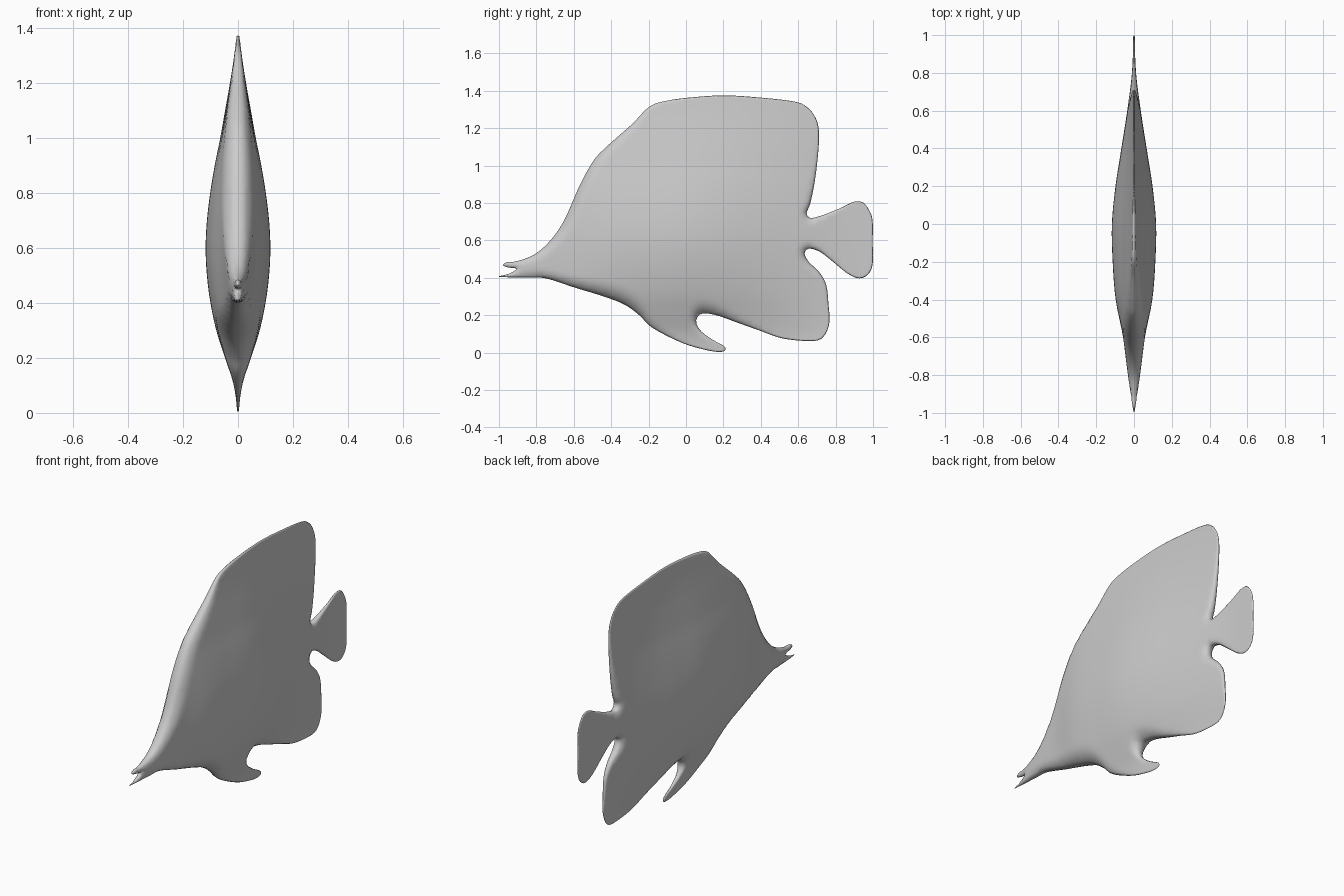
import bpy, bmesh, math
from mathutils import Vector, kdtree
from mathutils.geometry import delaunay_2d_cdt

if "Cube" in bpy.data.objects:
    bpy.data.objects.remove(bpy.data.objects["Cube"])

# Side profile in (y, z), clockwise from the mouth
snout_and_brow = [(-1.0, .405), (-.95, .42), (-.905, .447), (-.95, .455), (-.98, .468), (-.955, .485),
                  (-.91, .487), (-.81, .525), (-.725, .6), (-.65, .71), (-.57, .89),
                  (-.495, 1.025), (-.42, 1.105), (-.29, 1.22)]
top_fin = [(-.195, 1.315), (-.10, 1.347), (.035, 1.365), (.205, 1.375), (.39, 1.364),
           (.58, 1.342), (.65, 1.31), (.692, 1.257), (.71, 1.19), (.708, 1.085),
           (.69, .925), (.665, .80), (.645, .745)]
tail_fin = [(.665, .72), (.725, .733), (.82, .77), (.90, .807), (.95, .80), (.985, .75),
            (.998, .70), (.998, .59), (.998, .475), (.975, .42), (.928, .397),
            (.865, .422), (.778, .492), (.714, .54), (.655, .556), (.634, .53)]
rear_fin = [(.655, .487), (.714, .428), (.75, .36), (.762, .257), (.767, .165),
            (.746, .10), (.703, .065), (.607, .064), (.50, .08), (.393, .118),
            (.275, .16), (.168, .198), (.09, .21)]
belly_fin = [(.06, .187), (.056, .155), (.083, .112), (.14, .07), (.2, .037), (.212, .016),
             (.19, .004), (.125, .01), (.003, .043), (-.115, .096), (-.195, .144)]
belly = [(-.25, .20), (-.33, .257), (-.44, .30), (-.596, .348), (-.746, .396), (-.837, .401)]

# Half thickness along the length and its share along the height
along = [(-1.0, .006), (-.8, .034), (-.6, .058), (-.4, .097), (-.2, .113), (0, .117), (.2, .098),
         (.4, .067), (.6, .036), (.8, .011), (1.0, .004)]
upward = [(0, .03), (.1, .13), (.2, .4), (.3, .67), (.4, .85), (.5, .96), (.6, 1), (.7, .96),
          (.8, .86), (.9, .72), (1.0, .55), (1.1, .4), (1.2, .25), (1.3, .12), (1.4, .03)]


def spline(p0, p1, p2, p3, t):
    return p1 + .5 * t * (p2 - p0 + t * (2 * p0 - 5 * p1 + 4 * p2 - p3 + t * (3 * (p1 - p2) + p3 - p0)))


def lookup(table, v):
    """Smooth value from an evenly spaced table."""
    f = (v - table[0][0]) / (table[1][0] - table[0][0])
    f = max(0, min(len(table) - 1.0001, f))
    i = int(f)
    q = [table[max(0, min(len(table) - 1, i + k))][1] for k in (-1, 0, 1, 2)]
    return spline(*q, f - i)


# Smooth closed outline with evenly spaced points
ctrl = [Vector(p) for p in snout_and_brow + top_fin + tail_fin + rear_fin + belly_fin + belly]
outline = []
n = len(ctrl)
for i in range(n):
    a, b, c, d = (ctrl[(i + k) % n] for k in (-1, 0, 1, 2))
    steps = max(2, round((c - b).length / .016))
    outline += [spline(a, b, c, d, s / steps) for s in range(steps)]
m = len(outline)

tree = kdtree.KDTree(m * 4)
for i, p in enumerate(outline):
    for s in range(4):
        q = p.lerp(outline[(i + 1) % m], s / 4)
        tree.insert((q.x, q.y, 0), i * 4 + s)
tree.balance()


def edge_distance(p):
    return tree.find((p.x, p.y, 0))[2]


# Rings that follow the rim, then a regular grid inside
points = list(outline)
for off in (.004, .011):
    for i, p in enumerate(outline):
        t = (outline[(i + 1) % m] - outline[i - 1]).normalized()
        q = p + Vector((t.y, -t.x)) * off
        if edge_distance(q) > off * .9:
            points.append(q)
step = .022
for i in range(-46, 47):
    for j in range(0, 64):
        q = Vector(((i + .5 * (j % 2)) * step, j * step))
        if edge_distance(q) > .018:
            points.append(q)
rim = [(i, (i + 1) % m) for i in range(m)]
verts, _, faces, *_ = delaunay_2d_cdt(points, rim, [], 1, 1e-6)


def half_thickness(p):
    h = max(.0035, lookup(along, p.x) * lookup(upward, p.y))
    d = edge_distance(p)
    if d < 1e-4:
        return 0
    r = max(.006, 1.1 * h)
    return h * math.sqrt(max(0, 1 - max(0, 1 - d / r) ** 2))


# Two mirrored halves that share the rim
bm = bmesh.new()
used = sorted({i for f in faces for i in f})
right, left = {}, {}
for i in used:
    p = verts[i]
    h = half_thickness(p)
    right[i] = bm.verts.new((h, p.x, p.y))
    left[i] = right[i] if h == 0 else bm.verts.new((-h, p.x, p.y))
for f in faces:
    bm.faces.new([right[i] for i in f])
    if any(left[i] is not right[i] for i in f):
        bm.faces.new([left[i] for i in reversed(f)])
bmesh.ops.recalc_face_normals(bm, faces=bm.faces)
mesh = bpy.data.meshes.new("fish_body")
bm.to_mesh(mesh)
bm.free()
for poly in mesh.polygons:
    poly.use_smooth = True

grey = bpy.data.materials.new("light grey")
grey.diffuse_color = (.6, .6, .6, 1)
grey.use_nodes = True
grey.node_tree.nodes["Principled BSDF"].inputs["Base Color"].default_value = grey.diffuse_color
mesh.materials.append(grey)
fish = bpy.data.objects.new("fish_body", mesh)
bpy.context.collection.objects.link(fish)
